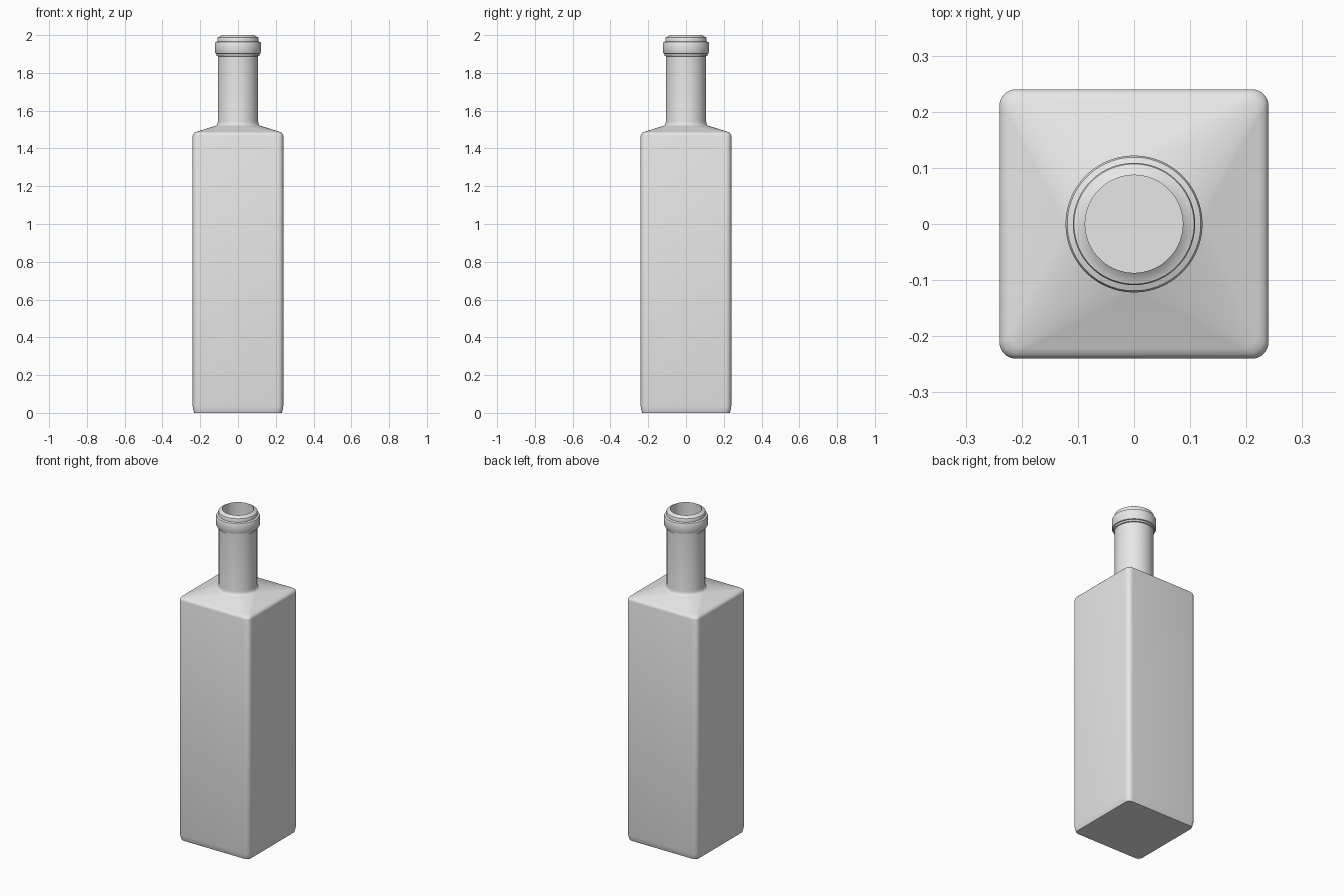
import bpy, bmesh, math

cube = bpy.data.objects.get("Cube")
if cube:
    bpy.data.objects.remove(cube, do_unlink=True)

CORNER_STEPS = 16

grey = bpy.data.materials.new("plain grey")
grey.use_nodes = True
colour = (0.8, 0.8, 0.8, 1)
grey.diffuse_color = colour
grey.node_tree.nodes["Principled BSDF"].inputs["Base Color"].default_value = colour


def rounded_square(bm, half, radius, z):
    """Ring of vertices; it is a circle when radius equals half."""
    ring = []
    for corner in range(4):
        middle = math.radians(45 + 90 * corner)
        cx = math.copysign(half - radius, math.cos(middle))
        cy = math.copysign(half - radius, math.sin(middle))
        for i in range(CORNER_STEPS):
            a = math.pi / 2 * (corner + (i + 0.5) / CORNER_STEPS)
            ring.append(bm.verts.new((cx + radius * math.cos(a),
                                      cy + radius * math.sin(a), z)))
    return ring


def loft(name, sections):
    bm = bmesh.new()
    rings = [rounded_square(bm, *s) for s in sections]
    for low, high in zip(rings, rings[1:]):
        for i in range(len(low)):
            j = (i + 1) % len(low)
            bm.faces.new((low[i], low[j], high[j], high[i]))
    bm.faces.new(rings[0][::-1])
    bm.faces.new(rings[-1])
    mesh = bpy.data.meshes.new(name)
    bm.to_mesh(mesh)
    bm.free()
    mesh.materials.append(grey)
    obj = bpy.data.objects.new(name, mesh)
    bpy.context.collection.objects.link(obj)
    bpy.ops.object.select_all(action='DESELECT')
    obj.select_set(True)
    bpy.context.view_layer.objects.active = obj
    bpy.ops.object.shade_smooth_by_angle(angle=math.radians(32))
    return obj


def round_sections(profile):
    return [(r, r, z) for r, z in profile]


# Square body with a softened foot and a shallow shoulder
body = [(0.232, 0.026, 0), (0.236, 0.03, 0.012), (0.24, 0.03, 0.035),
        (0.24, 0.03, 1.468), (0.238, 0.03, 1.476), (0.232, 0.03, 1.483),
        (0.222, 0.03, 1.488)]

# Neck, stepped collar and lip
neck = round_sections([
    (0.122, 1.519), (0.113, 1.524), (0.109, 1.531), (0.107, 1.542),
    (0.107, 1.888), (0.113, 1.89), (0.113, 1.9), (0.119, 1.902),
    (0.122, 1.908), (0.122, 1.957), (0.119, 1.963), (0.109, 1.967),
    (0.109, 1.984), (0.107, 1.988), (0.098, 1.991), (0.087, 2)])

# Inside of the mouth, the hollow body and its floor
hollow = round_sections([(0.087, 1.96), (0.087, 1.53)]) + [
    (0.215, 0.02, 1.46), (0.215, 0.02, 0.03)]

loft("bottle", body + neck + hollow)
